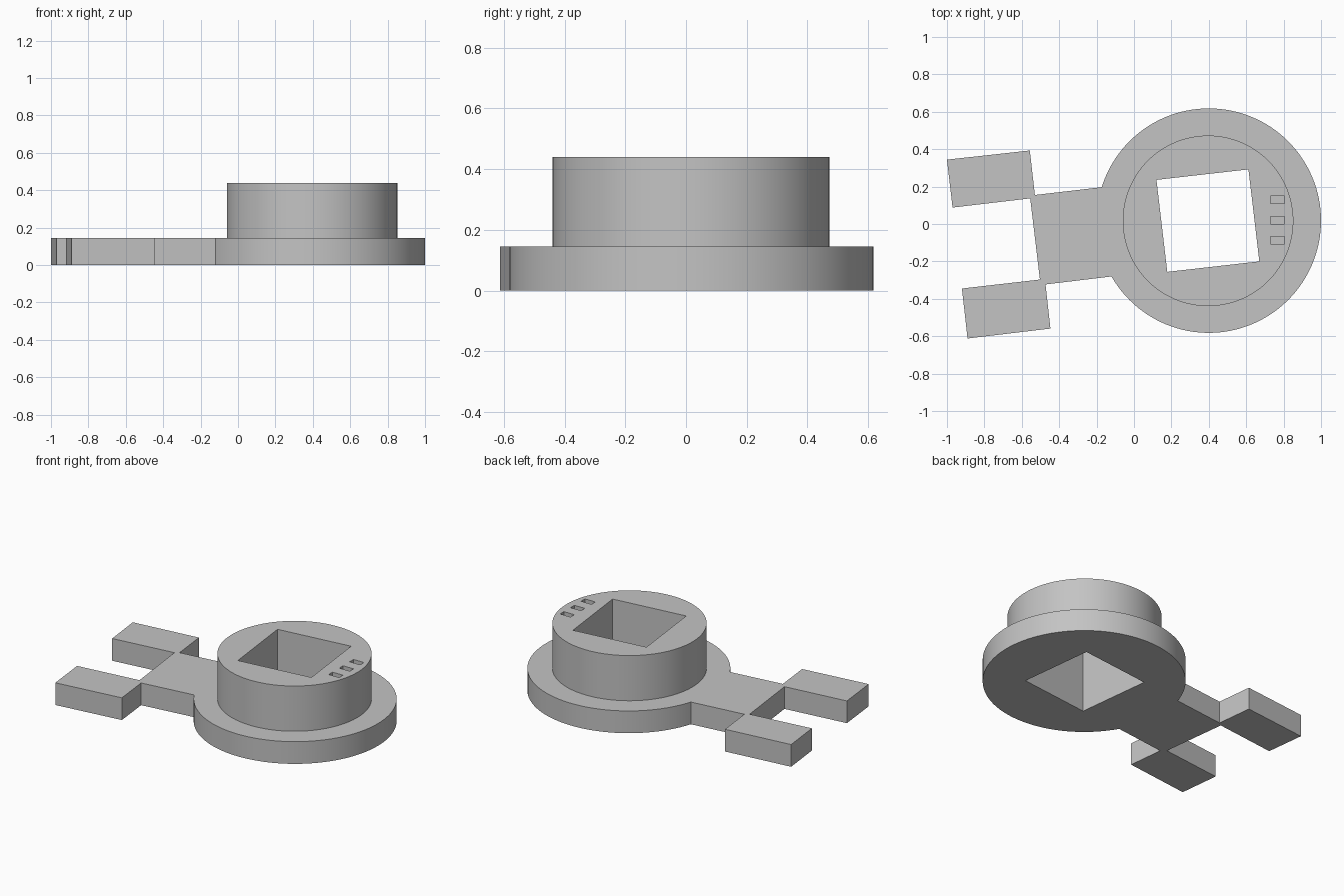
import bpy, bmesh, math

if "Cube" in bpy.data.objects:
    bpy.data.objects.remove(bpy.data.objects["Cube"])

grey = bpy.data.materials.new("plain grey")
grey.diffuse_color = (0.55, 0.55, 0.55, 1)
grey.use_nodes = True
grey.node_tree.nodes["Principled BSDF"].inputs["Base Color"].default_value = grey.diffuse_color


def prism(name, outline, z0, z1):
    """Extrude a flat outline from z0 to z1."""
    bm = bmesh.new()
    face = bm.faces.new([bm.verts.new((x, y, z0)) for x, y in outline])
    top = bmesh.ops.extrude_face_region(bm, geom=[face])["geom"]
    for v in top:
        if isinstance(v, bmesh.types.BMVert):
            v.co.z = z1
    bmesh.ops.recalc_face_normals(bm, faces=bm.faces[:])
    me = bpy.data.meshes.new(name)
    bm.to_mesh(me)
    bm.free()
    me.materials.append(grey)
    ob = bpy.data.objects.new(name, me)
    bpy.context.collection.objects.link(ob)
    return ob


def circle(cx, cy, r, n=128):
    return [(cx + r * math.cos(math.tau * i / n),
             cy + r * math.sin(math.tau * i / n)) for i in range(n)]


def box(x0, x1, y0, y1):
    return [(x0, y0), (x1, y0), (x1, y1), (x0, y1)]


def boolean(target, tool, operation):
    """Apply a boolean and remove the helper."""
    tool.hide_render = True
    mod = target.modifiers.new(operation.lower(), 'BOOLEAN')
    mod.operation = operation
    mod.solver = 'EXACT'
    mod.object = tool
    bpy.context.view_layer.objects.active = target
    bpy.ops.object.modifier_apply(modifier=mod.name)
    bpy.data.objects.remove(tool, do_unlink=True)


# Round flange with a raised hub
body = prism("flanged_hub", circle(0.4, 0.018, 0.6), 0, 0.145)
boolean(body, prism("hub", circle(0.396, 0.017, 0.456), 0.07, 0.44), 'UNION')

# Flat handle: neck with two prongs
handle = [(0, 0.217), (-0.53, 0.155), (-0.557, 0.393), (-1, 0.344),
          (-0.97, 0.088), (-0.555, 0.137), (-0.503, -0.297), (-0.92, -0.345),
          (-0.89, -0.612), (-0.447, -0.559), (-0.473, -0.323), (0, -0.266)]
boolean(body, prism("handle", handle, 0, 0.145), 'UNION')

# Tilted square hole right through
square = [(0.12, 0.236), (0.178, -0.256), (0.67, -0.2), (0.612, 0.292)]
boolean(body, prism("square_hole", square, -0.1, 0.6), 'DIFFERENCE')

# Three small slots sunk into the hub top
for y in (0.129, 0.021, -0.088):
    slot = box(0.73, 0.805, y - 0.02, y + 0.02)
    boolean(body, prism("slot", slot, 0.39, 0.5), 'DIFFERENCE')

# Smooth round walls, sharp edges
bpy.ops.object.select_all(action='DESELECT')
body.select_set(True)
bpy.context.view_layer.objects.active = body
bpy.ops.object.shade_smooth_by_angle(angle=math.radians(30))
